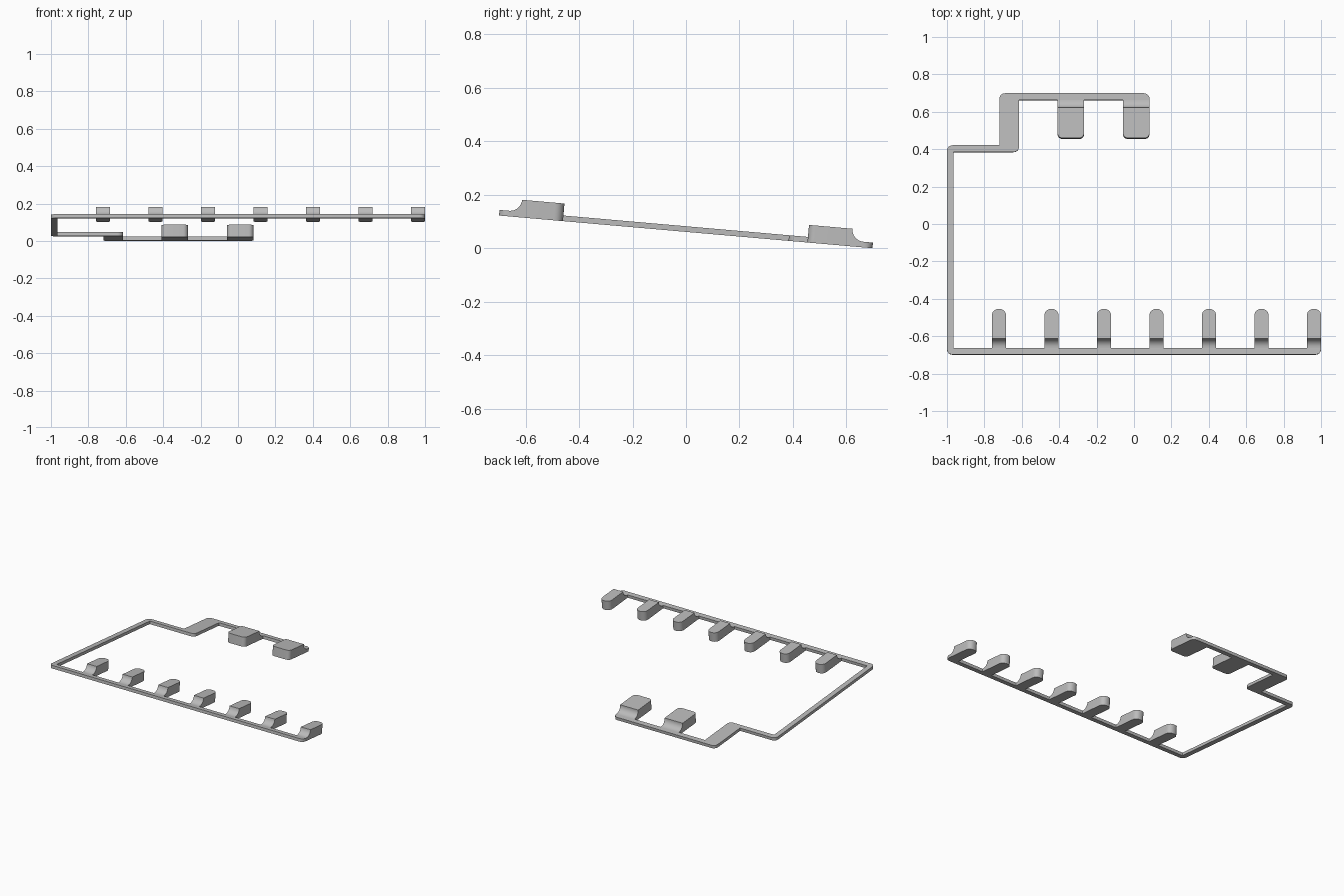
import bpy, bmesh
from math import radians, sin, cos, pi
from mathutils import Matrix, Vector

cube = bpy.data.objects.get("Cube")
if cube:
    bpy.data.objects.remove(cube, do_unlink=True)

TILT = radians(5)
HALF = 0.701          # half depth of the frame before tilting
BAR = 0.036           # bar width
THICK = 0.021         # bar thickness
TALL = 0.066          # height of the raised tabs
INNER = HALF - BAR    # where the tabs meet the bars

grey = bpy.data.materials.new("grey plastic")
grey.use_nodes = True
grey.diffuse_color = (0.5, 0.5, 0.5, 1)
grey.node_tree.nodes["Principled BSDF"].inputs["Base Color"].default_value = (0.5, 0.5, 0.5, 1)

# the whole part lies on one plane that slopes down to the back
SLOPE = Matrix.Translation((0, -0.001, HALF * sin(TILT))) @ Matrix.Rotation(-TILT, 4, 'X')


def extrude_part(name, points, along, is_round, radius):
    """Extrude a closed outline and round the upright edges chosen by is_round."""
    bm = bmesh.new()
    face = bm.faces.new([bm.verts.new(p) for p in points])
    new = bmesh.ops.extrude_face_region(bm, geom=[face])["geom"]
    bmesh.ops.translate(bm, vec=along, verts=[v for v in new if isinstance(v, bmesh.types.BMVert)])
    edges = []
    for e in bm.edges:
        a, b = (v.co for v in e.verts)
        if (a - b).xy.length < 1e-5 and abs(a.z - b.z) > 0.01 and is_round(a):
            edges.append(e)
    bmesh.ops.bevel(bm, geom=edges, offset=radius, segments=6, profile=0.5, affect='EDGES')
    bmesh.ops.recalc_face_normals(bm, faces=bm.faces[:])
    bm.transform(SLOPE)
    mesh = bpy.data.meshes.new(name)
    bm.to_mesh(mesh)
    bm.free()
    mesh.materials.append(grey)
    obj = bpy.data.objects.new(name, mesh)
    bpy.context.collection.objects.link(obj)
    bpy.ops.object.select_all(action='DESELECT')
    obj.select_set(True)
    bpy.context.view_layer.objects.active = obj
    bpy.ops.object.shade_smooth_by_angle(angle=radians(30))


# frame: thin bent strip, outer corners rounded
STEP_L, STEP_R, STEP_Y, END = -0.72, -0.614, 0.422, 0.083
outer = [(-1, -HALF), (1, -HALF), (STEP_R, STEP_Y - BAR),
         (-1, STEP_Y), (STEP_L, HALF), (END, HALF)]
inner = [(1, -INNER), (-1 + BAR, -INNER), (-1 + BAR, STEP_Y - BAR),
         (STEP_R, INNER), (END, INNER), (STEP_L, STEP_Y)]
outline = (outer[:2] + inner[:3] + [outer[2]] + inner[3:5]
           + [outer[5], outer[4], inner[5], outer[3]])
extrude_part("frame", [(x, y, 0) for x, y in outline], Vector((0, 0, THICK)),
             lambda co: any((co.xy - Vector(p)).length < 1e-4 for p in outer), 0.03)


def tab(name, x, width, side, tip, radius):
    """Raised tab with a hollow curve rising from the bar; side is -1 front, 1 back."""
    r = TALL - THICK
    curve = [(INNER - r * sin(i * pi / 16), TALL - r * cos(i * pi / 16)) for i in range(9)]
    profile = [(INNER, 0)] + curve + [(tip, TALL), (tip, 0)]
    points = [(x - width / 2, side * y, z) for y, z in profile]
    extrude_part(name, points, Vector((width, 0, 0)),
                 lambda co: abs(co.y - side * tip) < 1e-4, radius)


# row of narrow fingers along the front bar
for i in range(7):
    tab(f"front_finger_{i + 1}", -0.722 + i * 0.2807, 0.076, -1, 0.461, 0.034)

# two wide clips on the back bar
for i, x in enumerate((-0.338, 0.012)):
    tab(f"back_clip_{i + 1}", x, 0.142, 1, 0.457, 0.026)
